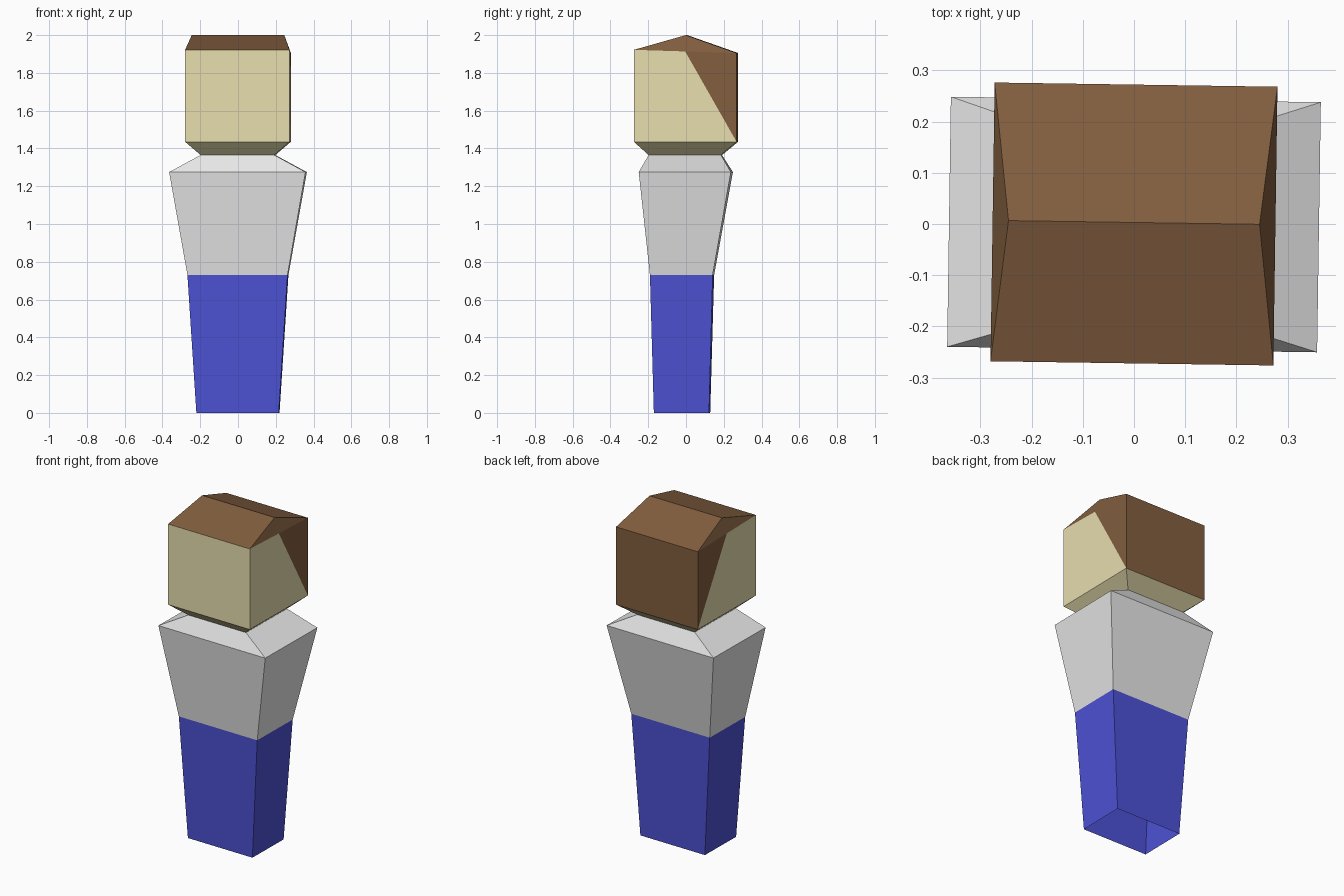
import bpy, bmesh, math

if "Cube" in bpy.data.objects:
    bpy.data.objects.remove(bpy.data.objects["Cube"])


def material(name, rgb):
    # sRGB 0-255 to linear
    lin = [((c / 255 + 0.055) / 1.055) ** 2.4 for c in rgb]
    m = bpy.data.materials.new(name)
    m.diffuse_color = (*lin, 1)
    m.use_nodes = True
    m.node_tree.nodes["Principled BSDF"].inputs["Base Color"].default_value = m.diffuse_color
    return m


skin = material("skin", (240, 231, 181))
hair = material("brown hair", (130, 94, 63))
white = material("white cloth", (232, 232, 232))
blue = material("blue cloth", (77, 82, 212))

TURN = math.radians(-0.85)  # whole figure is turned very slightly


def ring(bm, half_x, front, back, z, back_z=None):
    bz = z if back_z is None else back_z
    return [bm.verts.new(p) for p in ((-half_x, front, z), (half_x, front, z),
                                      (half_x, back, bz), (-half_x, back, bz))]


def loft(bm, rings):
    for a, b in zip(rings, rings[1:]):
        for i in range(4):
            j = (i + 1) % 4
            bm.faces.new((a[i], a[j], b[j], b[i]))


def finish(bm, name, mats):
    me = bpy.data.meshes.new(name)
    bm.to_mesh(me)
    bm.free()
    for m in mats:
        me.materials.append(m)
    ob = bpy.data.objects.new(name, me)
    ob.rotation_euler.z = TURN
    bpy.context.collection.objects.link(ob)


# Trousers: open tapered box
bm = bmesh.new()
loft(bm, [ring(bm, 0.218, -0.167, 0.125, 0), ring(bm, 0.265, -0.187, 0.145, 0.73)])
finish(bm, "trousers", [blue])

# Shirt: flared box with sloping shoulders
bm = bmesh.new()
loft(bm, [ring(bm, 0.265, -0.187, 0.145, 0.73),
          ring(bm, 0.361, -0.245, 0.243, 1.275),
          ring(bm, 0.195, -0.195, 0.188, 1.365)])
finish(bm, "shirt", [white])

# Head: box with tapered chin and hipped ridge on top
bm = bmesh.new()
low = ring(bm, 0.195, -0.195, 0.188, 1.365)
jaw = ring(bm, 0.276, -0.272, 0.272, 1.435)
brow = ring(bm, 0.276, -0.272, 0.272, 1.922, 1.905)
loft(bm, [low, jaw, brow])
left = bm.verts.new((-0.245, 0.003, 2.0))
right = bm.verts.new((0.245, 0.003, 2.0))
bm.faces.new((brow[0], brow[1], right, left))
bm.faces.new((brow[2], brow[3], left, right))
bm.faces.new((brow[1], brow[2], right))
bm.faces.new((brow[3], brow[0], left))

# Hairline: cut each side from mid temple to the back of the jaw
for front, back, nape in ((brow[1], brow[2], jaw[2]), (brow[0], brow[3], jaw[3])):
    edge = bm.edges.get((front, back))
    _, mid = bmesh.utils.edge_split(edge, front, 0.5)
    bmesh.ops.connect_verts(bm, verts=[mid, nape])

# Hair covers the crown, the back and the rear of the sides
for f in bm.faces:
    c = f.calc_center_median()
    f.material_index = int(c.z > 1.45 and (c.y > 0.05 or c.z > 1.927))
finish(bm, "head", [skin, hair])
